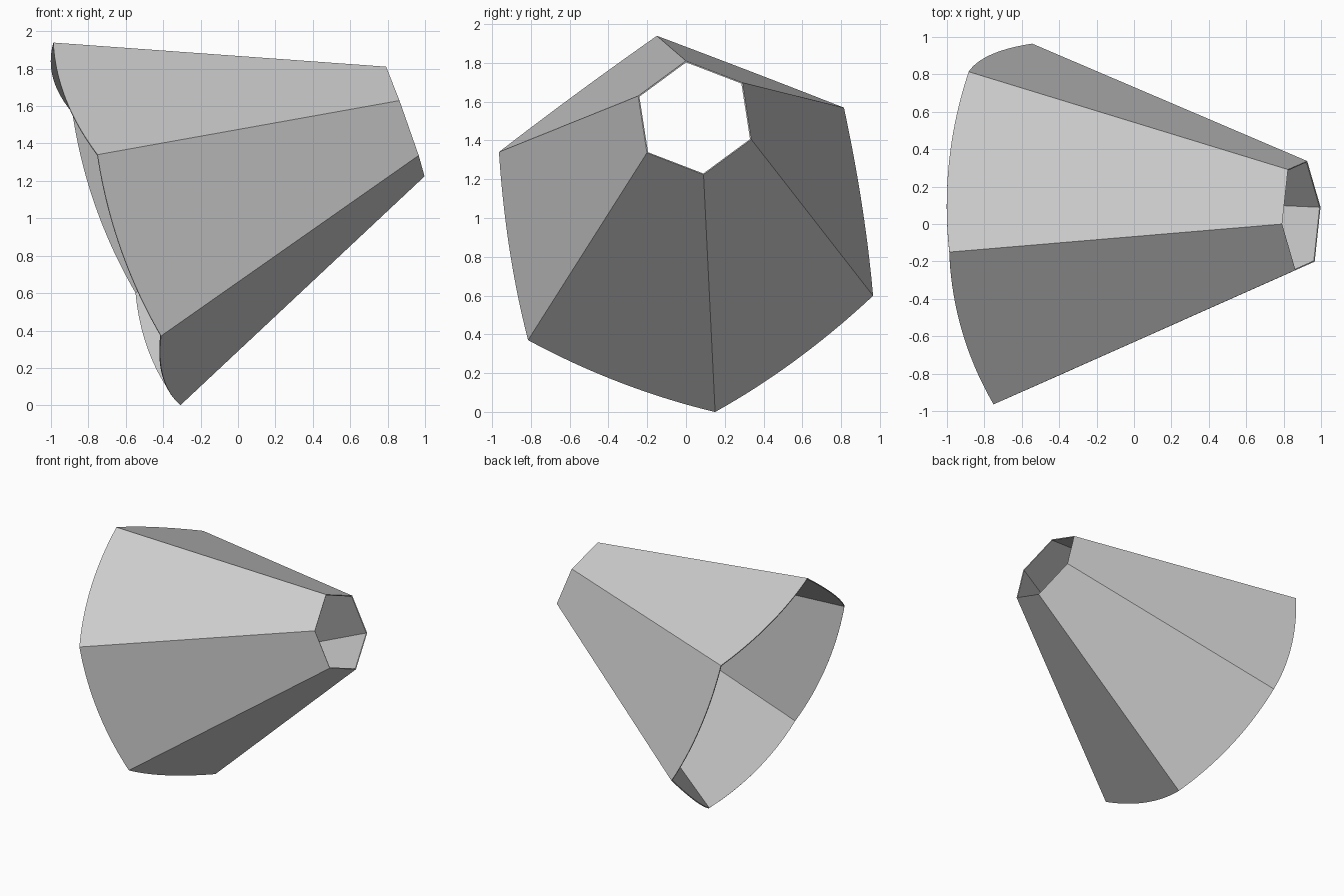
import bpy, bmesh
from math import radians, cos, sin
from mathutils import Vector, Matrix

cube = bpy.data.objects.get("Cube")
if cube:
    bpy.data.objects.remove(cube, do_unlink=True)

SIDES, ARC_STEPS = 6, 24
RADIUS, HEIGHT, TIP_RATIO = 1.038, 2.347, 0.3025   # full pyramid, and where its tip is cut
SLANT = Vector((RADIUS, 0, HEIGHT)).length

# Grey paint
grey = bpy.data.materials.new("plain_grey")
grey.use_nodes = True
colour = (0.6, 0.6, 0.6, 1)
grey.diffuse_color = colour
grey.node_tree.nodes["Principled BSDF"].inputs["Base Color"].default_value = colour


def corner(i):
    a = radians(360 / SIDES * i)
    return Vector((RADIUS * cos(a), RADIUS * sin(a), -HEIGHT))


# Six flat panels around the apex; the wide rim lies on a sphere about the apex
bm = bmesh.new()
tip = [bm.verts.new(corner(i) * TIP_RATIO) for i in range(SIDES)]
rim = []
for i in range(SIDES):
    for s in range(ARC_STEPS):
        p = corner(i).lerp(corner(i + 1), s / ARC_STEPS)
        rim.append(bm.verts.new(p.normalized() * SLANT))
for i in range(SIDES):
    arc = [rim[(i * ARC_STEPS + s) % len(rim)] for s in range(ARC_STEPS + 1)]
    bm.faces.new(arc + [tip[(i + 1) % SIDES], tip[i]])

mesh = bpy.data.meshes.new("hexagonal_shade")
bm.to_mesh(mesh)
bm.free()
mesh.materials.append(grey)
shade = bpy.data.objects.new("hexagonal_shade", mesh)
bpy.context.collection.objects.link(shade)

# Thin sheet wall
wall = shade.modifiers.new("wall", 'SOLIDIFY')
wall.thickness = 0.007
wall.offset = -1
wall.use_even_offset = True

# Tilt the shade so its narrow end points left and upward
axis = Vector((1.5425, 0.045, 0.5475)).normalized()
first = Vector((-0.3375, -0.15, 0.97))
u = (first - axis * first.dot(axis)).normalized()
v = axis.cross(u)
rot = Matrix((u, v, axis)).transposed().to_4x4()
apex = Vector((-0.6475, 0, 0.97)) + axis * HEIGHT
shade.matrix_world = Matrix.Translation(apex) @ rot
